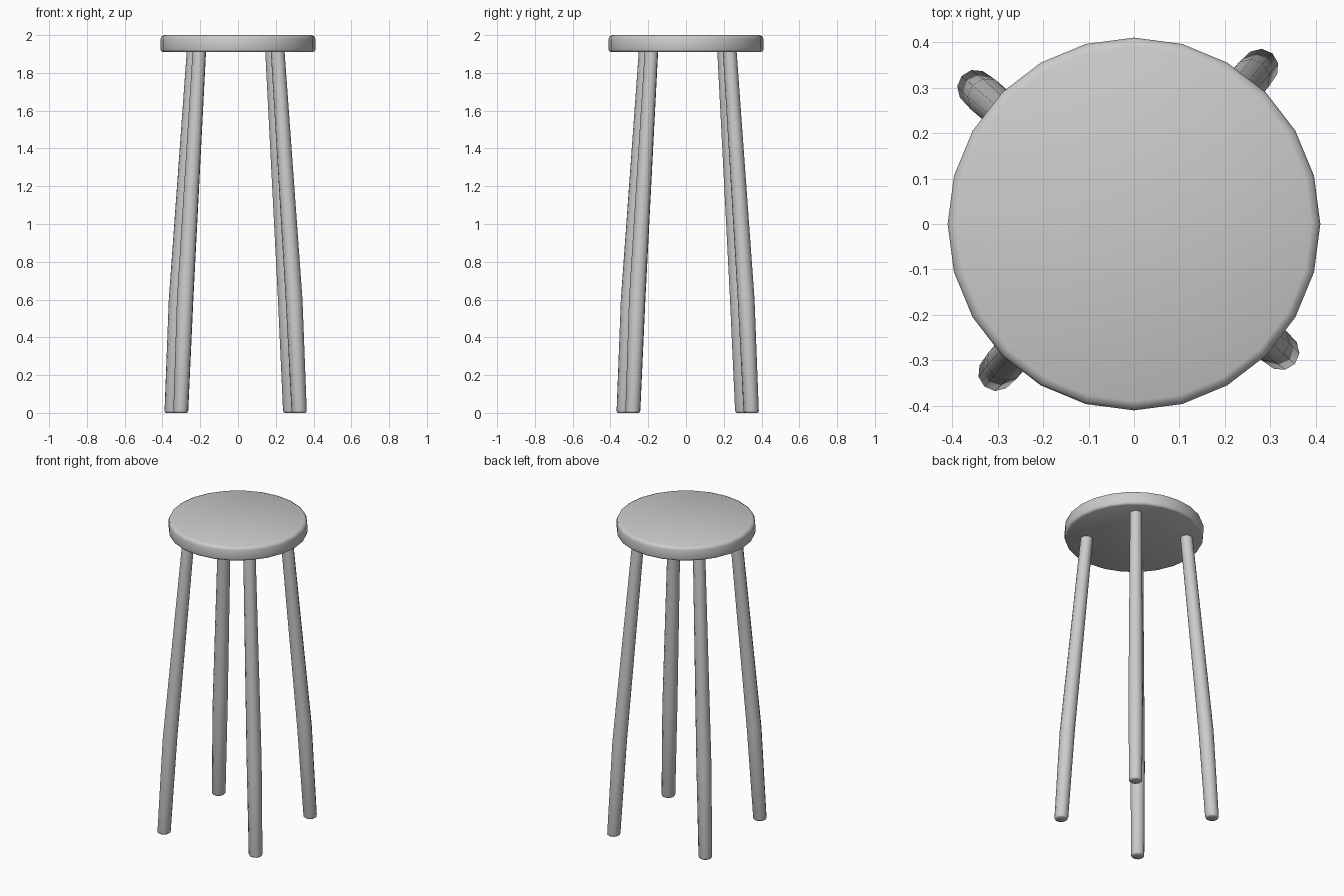
import bpy, bmesh, math
from mathutils import Vector

cube = bpy.data.objects.get("Cube")
if cube:
    bpy.data.objects.remove(cube, do_unlink=True)

grey = bpy.data.materials.new("plain grey")
grey.use_nodes = True
colour = (0.6, 0.6, 0.6, 1)
grey.diffuse_color = colour
grey.node_tree.nodes["Principled BSDF"].inputs["Base Color"].default_value = colour


def lathe(name, rings, sides, turn=0.0):
    """Capped tube through rings given as (centre, radius)."""
    bm = bmesh.new()
    loops = []
    for centre, radius in rings:
        angles = [turn + math.tau * i / sides for i in range(sides)]
        loops.append([bm.verts.new(centre + radius * Vector((math.cos(a), math.sin(a), 0)))
                      for a in angles])
    for low, high in zip(loops, loops[1:]):
        for i in range(sides):
            j = (i + 1) % sides
            bm.faces.new((low[i], low[j], high[j], high[i]))
    bm.faces.new(loops[0][::-1])
    bm.faces.new(loops[-1])
    mesh = bpy.data.meshes.new(name)
    bm.to_mesh(mesh)
    bm.free()
    mesh.materials.append(grey)
    obj = bpy.data.objects.new(name, mesh)
    bpy.context.collection.objects.link(obj)
    bpy.ops.object.select_all(action='DESELECT')
    obj.select_set(True)
    bpy.context.view_layer.objects.active = obj
    bpy.ops.object.shade_smooth_by_angle(angle=math.radians(50))
    return obj


# Round seat with softened rims
seat_profile = [(0.397, 1.91), (0.407, 1.915), (0.41, 1.925),
                (0.41, 1.98), (0.405, 1.993), (0.39, 2.0)]
lathe("seat", [(Vector((0, 0, z)), r) for r, z in seat_profile], 24)

# Four splayed legs, each a quarter turn on from the last, around a slightly shifted axis
axis = Vector((-0.0125, 0.009, 0))
lean = math.atan2(0.291, 0.337)
leg_profile = [(0.445, 0.0, 0.032), (0.445, 0.004, 0.038), (0.444, 0.012, 0.0405),
               (0.409, 0.6, 0.0445), (0.294, 1.915, 0.0365)]
names = ["front_left_leg", "back_left_leg", "back_right_leg", "front_right_leg"]
for i, name in enumerate(names):
    angle = math.pi - lean + (i - 2) * math.pi / 2
    out = Vector((math.cos(angle), math.sin(angle), 0))
    lathe(name, [(axis + out * d + Vector((0, 0, z)), r) for d, z, r in leg_profile], 10, angle)
